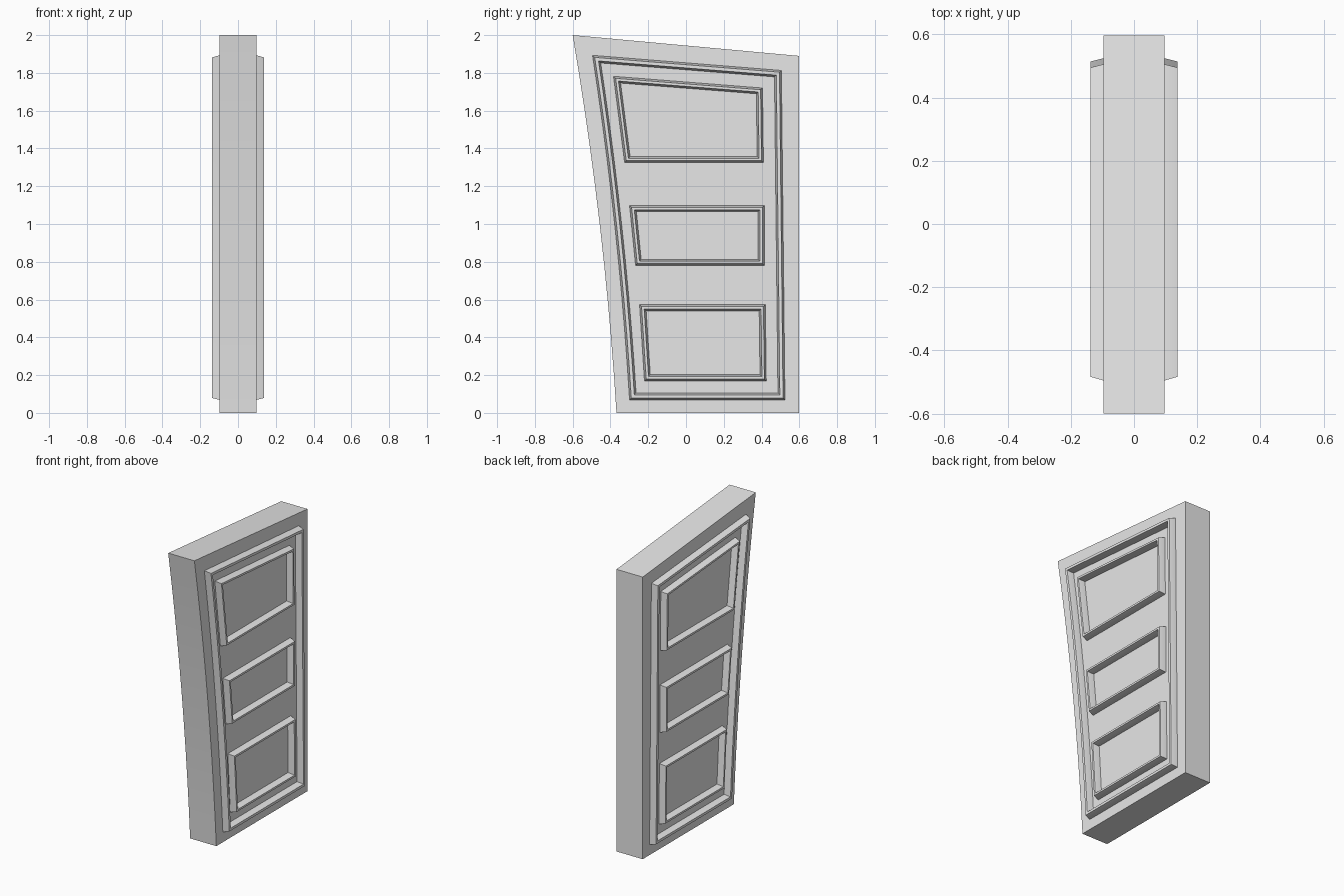
import bpy
import bmesh
from mathutils import Vector

cube = bpy.data.objects.get("Cube")
if cube:
    bpy.data.objects.remove(cube, do_unlink=True)

HALF = 0.097      # half thickness of the slab
RAISED = 0.138    # outer level of the mouldings

grey = bpy.data.materials.new("light_grey")
grey.use_nodes = True
grey.diffuse_color = (0.8, 0.8, 0.8, 1)
grey.node_tree.nodes["Principled BSDF"].inputs["Base Color"].default_value = (0.8, 0.8, 0.8, 1)


def outline(bl, br, tr, tl, bow=0.0, steps=1):
    """Counter-clockwise (y, z) outline whose front edge bows inwards."""
    pts = [Vector(p) for p in (bl, br, tr)]
    top, bottom = Vector(tl), Vector(bl)
    for i in range(steps):
        t = i / steps
        p = top.lerp(bottom, t)
        p.x += bow * 4 * t * (1 - t)
        pts.append(p)
    return pts


def inset(pts, d):
    """Offset the outline inwards with mitred corners."""
    result = []
    for i, p in enumerate(pts):
        a = (p - pts[i - 1]).normalized()
        b = (pts[(i + 1) % len(pts)] - p).normalized()
        na, nb = Vector((-a.y, a.x)), Vector((-b.y, b.x))
        result.append(p + (na + nb) * d / (1 + na.dot(nb)))
    return result


def loft(name, rings, closed):
    """Join (x, outline) rings; closed makes a frame, otherwise ends are capped."""
    bm = bmesh.new()
    loops = [[bm.verts.new((x, p.x, p.y)) for p in pts] for x, pts in rings]
    pairs = list(zip(loops, loops[1:]))
    if closed:
        pairs.append((loops[-1], loops[0]))
    else:
        bm.faces.new(loops[0])
        bm.faces.new(loops[-1])
    for a, b in pairs:
        for i in range(len(a)):
            j = (i + 1) % len(a)
            bm.faces.new((a[i], a[j], b[j], b[i]))
    bmesh.ops.recalc_face_normals(bm, faces=bm.faces)
    mesh = bpy.data.meshes.new(name)
    bm.to_mesh(mesh)
    bm.free()
    mesh.materials.append(grey)
    ob = bpy.data.objects.new(name, mesh)
    bpy.context.collection.objects.link(ob)
    bpy.ops.object.select_all(action='DESELECT')
    ob.select_set(True)
    bpy.context.view_layer.objects.active = ob
    bpy.ops.object.shade_smooth_by_angle(angle=0.3)
    return ob


def moulding(name, pts, width, slope=0.01):
    """Raised frame with sloping sides, mirrored to both faces."""
    rings = [(HALF - 0.01, pts), (HALF, pts), (RAISED, inset(pts, slope)),
             (RAISED, inset(pts, width - slope)), (HALF, inset(pts, width)),
             (HALF - 0.01, inset(pts, width))]
    loft(name, rings, True).modifiers.new("both_faces", 'MIRROR')


# Slab with sloping top and bowed front edge
slab = outline((-0.368, 0), (0.597, 0), (0.597, 1.89), (-0.6, 2), 0.027, 10)
loft("door_slab", [(-HALF, slab), (HALF, slab)], False)

# Border moulding following the slab
moulding("border_moulding",
         outline((-0.299, 0.069), (0.524, 0.069), (0.505, 1.813), (-0.495, 1.893), 0.021, 10), 0.037)

# Three panel mouldings
panels = {
    "upper": ((-0.325, 1.325), (0.41, 1.325), (0.405, 1.72), (-0.384, 1.782)),
    "middle": ((-0.267, 0.78), (0.415, 0.78), (0.415, 1.098), (-0.299, 1.098)),
    "lower": ((-0.22, 0.17), (0.425, 0.17), (0.42, 0.573), (-0.246, 0.573)),
}
for name, corners in panels.items():
    moulding(name + "_panel_moulding", outline(*corners), 0.033)
